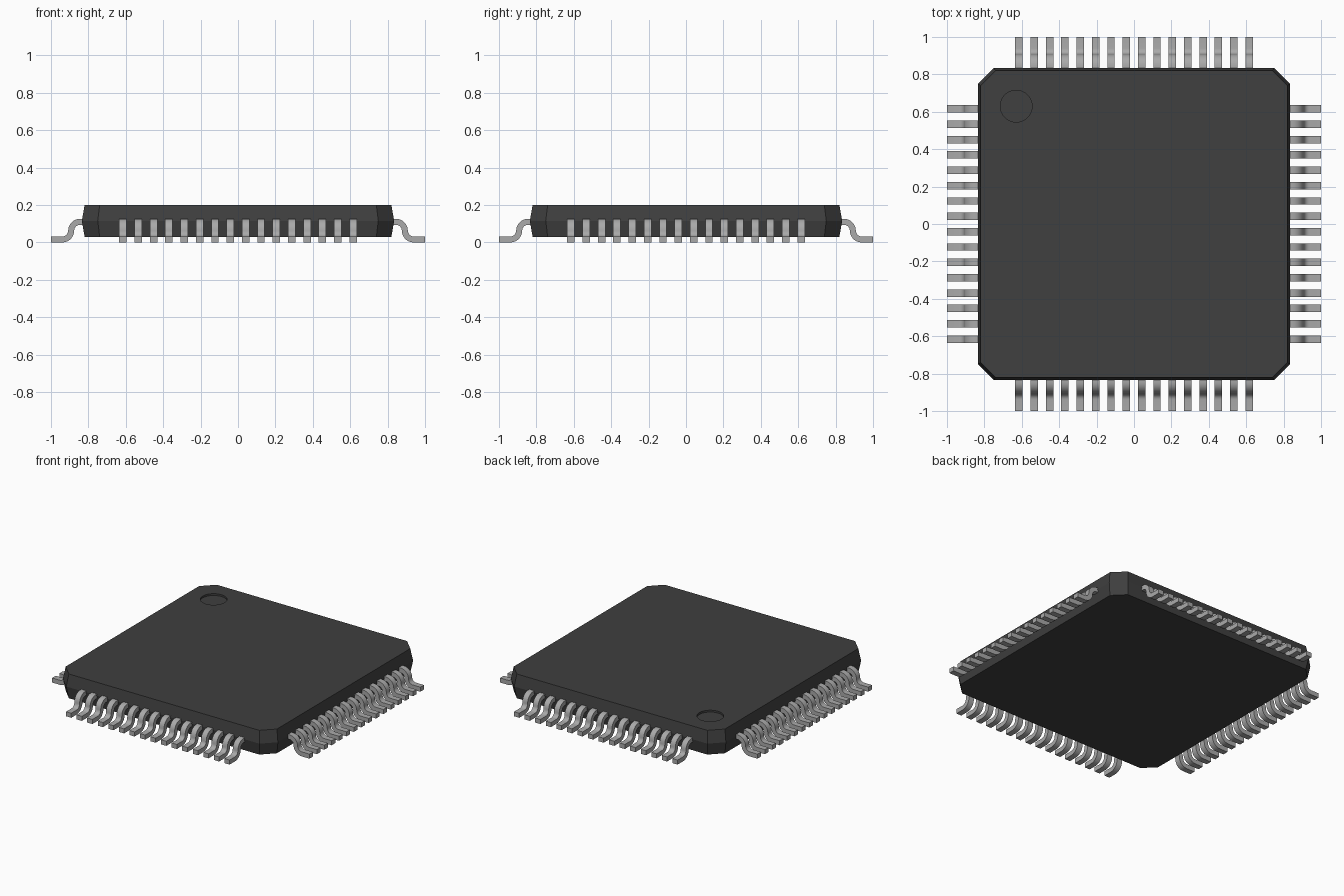
import bpy, bmesh, math
from mathutils import Matrix

if "Cube" in bpy.data.objects:
    bpy.data.objects.remove(bpy.data.objects["Cube"], do_unlink=True)


def material(name, value):
    m = bpy.data.materials.new(name)
    m.use_nodes = True
    colour = (value, value, value, 1)
    m.diffuse_color = colour
    m.node_tree.nodes["Principled BSDF"].inputs["Base Color"].default_value = colour
    return m


plastic = material("black_plastic", 0.05)
metal = material("grey_metal", 0.40)


def add_object(name, bm, mat):
    bmesh.ops.recalc_face_normals(bm, faces=bm.faces)
    mesh = bpy.data.meshes.new(name)
    bm.to_mesh(mesh)
    bm.free()
    mesh.materials.append(mat)
    ob = bpy.data.objects.new(name, mesh)
    bpy.context.collection.objects.link(ob)
    return ob


def select(ob):
    bpy.ops.object.select_all(action='DESELECT')
    ob.select_set(True)
    bpy.context.view_layer.objects.active = ob


# Package body: chamfered square rings, widest at the parting line
BELT, CHAMFER = 0.835, 0.085
bm = bmesh.new()
rings = []
for half, z in ((0.82, 0.03), (BELT, 0.115), (0.82, 0.20)):
    c = half - CHAMFER + 0.3 * (BELT - half)
    pts = [(half, -c), (half, c), (c, half), (-c, half),
           (-half, c), (-half, -c), (-c, -half), (c, -half)]
    rings.append([bm.verts.new((x, y, z)) for x, y in pts])
for low, high in zip(rings, rings[1:]):
    for i in range(8):
        j = (i + 1) % 8
        bm.faces.new((low[i], low[j], high[j], high[i]))
bm.faces.new(rings[0][::-1])
bm.faces.new(rings[-1])
body = add_object("chip_body", bm, plastic)

# Shallow round pin-one mark cut into the top corner
bm = bmesh.new()
bmesh.ops.create_cone(bm, cap_ends=True, segments=32, radius1=0.085, radius2=0.085,
                      depth=0.1, matrix=Matrix.Translation((-0.63, 0.63, 0.237)))
cutter = add_object("mark_cutter", bm, plastic)
cutter.hide_render = True
cut = body.modifiers.new("pin_one_mark", 'BOOLEAN')
cut.operation = 'DIFFERENCE'
cut.solver = 'EXACT'
cut.object = cutter
select(body)
bpy.ops.object.modifier_apply(modifier=cut.name)
bpy.data.objects.remove(cutter, do_unlink=True)

# Gull-wing lead: centre line with normals, thickened and given width
COUNT, PITCH, WIDTH, THICK, R = 16, 0.082, 0.04, 0.032, 0.047
TOP, FOOT, BEND, STEPS = 0.11, 0.016, 0.845, 7
path = [(0.80, TOP, 0.0)]
for i in range(STEPS + 1):
    a = math.pi / 2 * i / STEPS
    path.append((BEND + R * math.sin(a), TOP - R + R * math.cos(a), a))
for i in range(1, STEPS + 1):
    a = math.pi / 2 * (1 - i / STEPS)
    path.append((BEND + 2 * R - R * math.sin(a), FOOT + R - R * math.cos(a), a))
path.append((1.0, FOOT, 0.0))


def add_lead(bm, offset):
    sections = []
    for x, z, a in path:
        nx, nz = math.sin(a) * THICK / 2, math.cos(a) * THICK / 2
        sections.append([bm.verts.new((x + s * nx, offset + w * WIDTH / 2, z + s * nz))
                         for s, w in ((1, -1), (1, 1), (-1, 1), (-1, -1))])
    for p, q in zip(sections, sections[1:]):
        for i in range(4):
            j = (i + 1) % 4
            bm.faces.new((p[i], p[j], q[j], q[i]))
    bm.faces.new(sections[0])
    bm.faces.new(sections[-1])


# One row of leads on each of the four sides
for k, side in enumerate(("left", "back", "right", "front")):
    bm = bmesh.new()
    for n in range(COUNT):
        add_lead(bm, (n - (COUNT - 1) / 2) * PITCH)
    bm.transform(Matrix.Rotation(k * math.pi / 2, 4, 'Z'))
    row = add_object(side + "_leads", bm, metal)
    select(row)
    bpy.ops.object.shade_smooth_by_angle(angle=math.radians(35))
